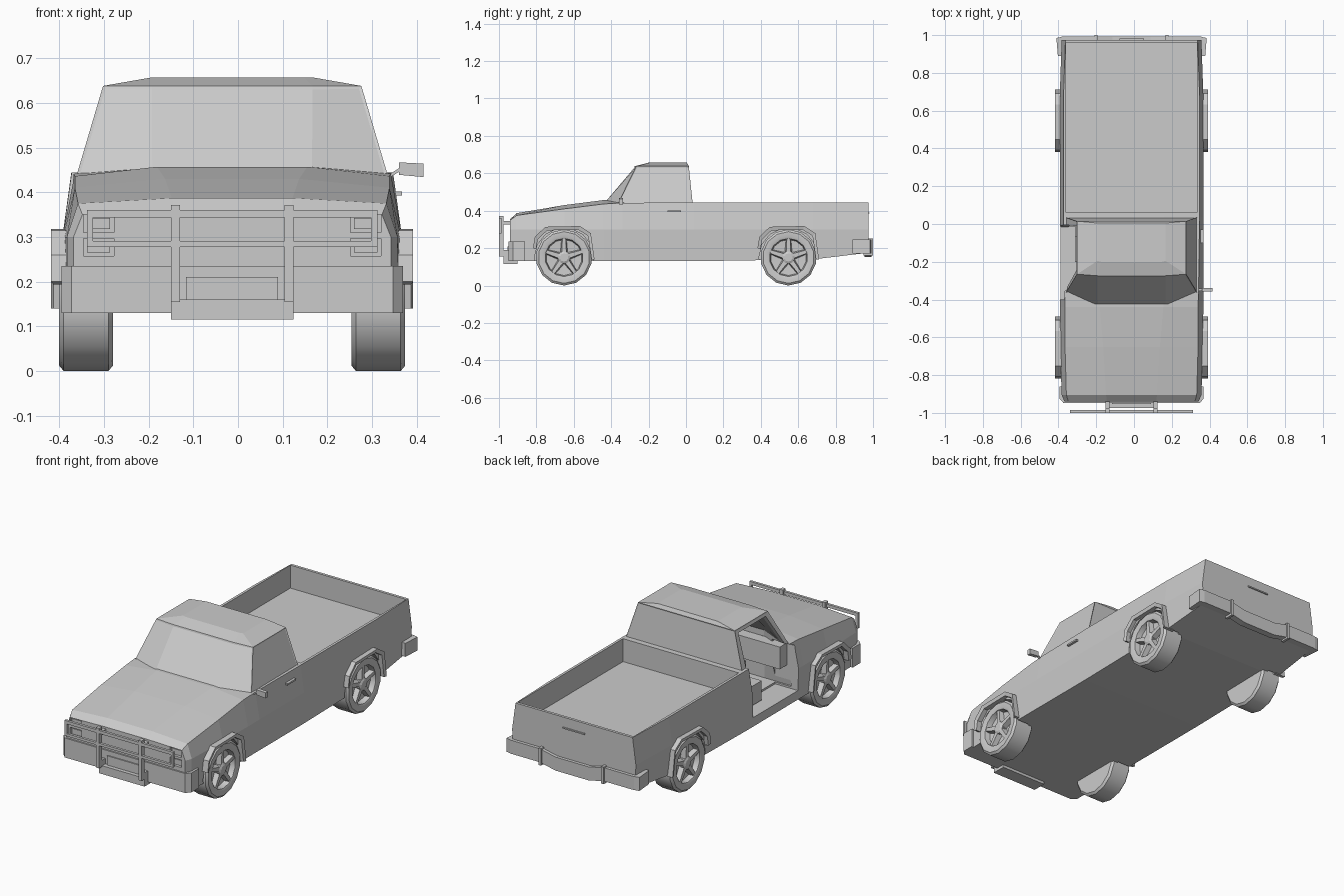
import bpy, bmesh, math
from mathutils import Matrix, Vector

cube = bpy.data.objects.get("Cube")
if cube:
    bpy.data.objects.remove(cube, do_unlink=True)

CX = -0.013            # symmetry plane of the truck
FRONT, REAR = -0.652, 0.548
AXLE = 0.15

grey = bpy.data.materials.new("plain_grey")
grey.use_nodes = True
grey.diffuse_color = (0.6, 0.6, 0.6, 1)
grey.node_tree.nodes["Principled BSDF"].inputs["Base Color"].default_value = (0.6, 0.6, 0.6, 1)


def finish(name, bm):
    bmesh.ops.recalc_face_normals(bm, faces=bm.faces)
    bmesh.ops.translate(bm, vec=(CX, 0, 0), verts=bm.verts)
    mesh = bpy.data.meshes.new(name)
    bm.to_mesh(mesh)
    bm.free()
    mesh.materials.append(grey)
    ob = bpy.data.objects.new(name, mesh)
    bpy.context.collection.objects.link(ob)
    return ob


def loft_mesh(rings, closed=False):
    bm = bmesh.new()
    vs = [[bm.verts.new(p) for p in r] for r in rings]
    n = len(vs[0])
    pairs = list(zip(vs, vs[1:])) + ([(vs[-1], vs[0])] if closed else [])
    for a, b in pairs:
        for i in range(n):
            j = (i + 1) % n
            bm.faces.new((a[i], a[j], b[j], b[i]))
    if not closed:
        bm.faces.new(vs[0])
        bm.faces.new(vs[-1])
    return bm


def loft(name, rings):
    return finish(name, loft_mesh(rings))


def box(name, x0, x1, y0, y1, z0, z1):
    ring = lambda z: [(x0, y0, z), (x1, y0, z), (x1, y1, z), (x0, y1, z)]
    return loft(name, [ring(z0), ring(z1)])


def prism_x(name, x0, x1, pts):
    return loft(name, [[(x, y, z) for y, z in pts] for x in (x0, x1)])


def mirrored(pts):
    return pts + [(-p[0],) + tuple(p[1:]) for p in reversed(pts)]


def cut(target, cutters):
    for c in cutters:
        m = target.modifiers.new("cut", 'BOOLEAN')
        m.operation, m.solver, m.object = 'DIFFERENCE', 'EXACT', c
    dg = bpy.context.evaluated_depsgraph_get()
    mesh = bpy.data.meshes.new_from_object(target.evaluated_get(dg))
    target.modifiers.clear()
    target.data = mesh


# Lower body: y, bottom z, bottom half width, middle, shoulder (w, z), hood crease (w, z)
stations = [
    (-0.94, 0.13, 0.355, 0.355, 0.335, 0.35, 0.13, 0.355),
    (-0.905, 0.13, 0.368, 0.37, 0.345, 0.375, 0.135, 0.387),
    (-0.65, 0.13, 0.374, 0.378, 0.352, 0.41, 0.15, 0.43),
    (-0.44, 0.13, 0.375, 0.38, 0.352, 0.436, 0.168, 0.457),
    (-0.34, 0.13, 0.375, 0.38, 0.355, 0.442, 0.168, 0.457),
    (0.04, 0.13, 0.375, 0.38, 0.36, 0.444, 0.168, 0.444),
    (0.68, 0.14, 0.375, 0.38, 0.36, 0.444, 0.168, 0.444),
    (0.975, 0.175, 0.365, 0.37, 0.35, 0.444, 0.168, 0.444),
]
body = loft("body", [
    [(x, y, z) for x, z in mirrored([(wb, zb), (wm, 0.3), (wt, zt), (wc, zc)])]
    for y, zb, wb, wm, wt, zt, wc, zc in stations])


# Cab: stacked plan outlines, glass faces slightly inset
def plan(z, wf, yf, w, ys, yb):
    return [(x, y, z) for x, y in mirrored([(wf, yf), (w, ys), (w, yb)])]


bm = loft_mesh([plan(0.425, 0.18, -0.453, 0.352, -0.37, 0.037),
                plan(0.638, 0.18, -0.274, 0.289, -0.266, 0.015),
                plan(0.657, 0.16, -0.2, 0.18, -0.195, 0.005)])
bmesh.ops.recalc_face_normals(bm, faces=bm.faces)
walls = [f for f in bm.faces if 0.5 < f.calc_center_median().z < 0.6]
glass = [[f for f in walls if f.normal.y < -0.35],
         [f for f in walls if f.normal.y > 0.7],
         [f for f in walls if abs(f.normal.y) <= 0.35 and f.normal.x > 0],
         [f for f in walls if abs(f.normal.y) <= 0.35 and f.normal.x < 0]]
for group in glass:
    if group:
        bmesh.ops.inset_region(bm, faces=group, thickness=0.008, depth=-0.003)
cab = finish("cab", bm)

# Cutters for cabin, open doorway, cargo bed, wheel wells and lamps
cabin = loft("cabin_cutter", [plan(0.19, 0.17, -0.41, 0.335, -0.41, 0.0),
                              plan(0.45, 0.17, -0.405, 0.322, -0.335, 0.005),
                              plan(0.625, 0.17, -0.25, 0.265, -0.245, -0.005)])
doorway = prism_x("doorway_cutter", -0.5, -0.24, [
    (-0.4, 0.18), (-0.015, 0.18), (-0.005, 0.45), (-0.012, 0.618),
    (-0.245, 0.618), (-0.335, 0.45), (-0.4, 0.42)])
bed = box("bed_cutter", -0.346, 0.346, 0.062, 0.96, 0.32, 0.6)
wells, lamps = [], []
for s in (-1, 1):
    for yc in (FRONT, REAR):
        pts = [(yc + 0.158 * math.cos(a), AXLE + 0.158 * math.sin(a))
               for a in (math.tau * i / 14 for i in range(14))]
        wells.append(prism_x("well_cutter", s * 0.3, s * 0.5, pts))
    for z in (0.257, 0.31):
        x0, x1 = sorted((s * 0.265, s * 0.333))
        lamps.append(box("lamp_cutter", x0, x1, -1, -0.925, z, z + 0.04))
cut(body, [cabin, doorway, bed] + wells + lamps)
cut(cab, [cabin, doorway])
for c in [cabin, doorway, bed] + wells + lamps:
    bpy.data.objects.remove(c, do_unlink=True)

# Cabin interior
box("seat_cushion", -0.3, 0.3, -0.2, -0.01, 0.185, 0.29)
box("seat_back", -0.3, 0.3, -0.065, -0.01, 0.28, 0.45)
box("dashboard", -0.31, 0.31, -0.4, -0.34, 0.3, 0.42)
ring = lambda a, r, x: (0.16 + r * math.sin(a), -0.3 + x - 0.3 * r * math.cos(a), 0.41 + r * math.cos(a))
finish("steering_wheel", loft_mesh([
    [ring(math.tau * i / 12, r, d) for r, d in ((0.05, -0.004), (0.06, -0.004), (0.06, 0.006), (0.05, 0.006))]
    for i in range(12)], closed=True))
box("steering_column", 0.15, 0.17, -0.36, -0.295, 0.4, 0.42)


# Wheels: lathed tyre with recessed rim, five spokes and hub
def wheel(name, s, yc):
    sides = 14
    prof = [(0.267, 0.138), (0.277, 0.15), (0.377, 0.15), (0.387, 0.138), (0.387, 0.112),
            (0.383, 0.102), (0.355, 0.096), (0.35, 0.02)]
    at = lambda x, r, a: (s * x, yc + r * math.sin(a), AXLE - r * math.cos(a))
    tyre = loft(name + "_tyre", [[at(x, r, math.tau * i / sides) for i in range(sides)] for x, r in prof])
    bpy.ops.object.select_all(action='DESELECT')
    tyre.select_set(True)
    bpy.context.view_layer.objects.active = tyre
    bpy.ops.object.shade_smooth_by_angle(angle=math.radians(30))
    loft(name + "_hub", [[at(x, r, math.tau * i / 10) for i in range(10)]
                         for x, r in ((0.345, 0.034), (0.378, 0.034), (0.384, 0.022))])
    for k in range(5):
        a = math.pi + math.tau * k / 5
        side = Vector((0, math.cos(a), math.sin(a)))
        rings = []
        for r, w, x in ((0.02, 0.016, 0.378), (0.102, 0.011, 0.38)):
            c = Vector(at(0, r, a))
            rings.append([tuple(c + side * t * w + Vector((s * d, 0, 0)))
                          for t, d in ((-1.3, 0.348), (1.3, 0.348), (0.8, x), (-0.8, x))])
        loft(name + "_spoke", rings)


# Arch flares
def flare(name, s, yc):
    outer = [(-0.166, 0.2), (-0.156, 0.26), (-0.1, 0.314), (0.085, 0.318), (0.143, 0.28), (0.163, 0.14)]
    inner = [(y * 0.9, 0.14 + (z - 0.14) * 0.89) for y, z in outer]
    loft(name, [[(s * 0.34, yc + y, z), (s * 0.405, yc + y, z),
                 (s * 0.4, yc + v, w), (s * 0.34, yc + v, w)]
                for (y, z), (v, w) in zip(outer, inner)])


for s, side in ((1, "left"), (-1, "right")):
    for yc, end in ((FRONT, "front"), (REAR, "rear")):
        wheel(f"{end}_{side}_wheel", s, yc)
        flare(f"{end}_{side}_flare", s, yc)

# Front bumper, skirt and blank plate
front_plan = mirrored([(0.36, -0.948), (0.382, -0.925), (0.382, -0.86)])
loft("front_bumper", [[(x, y, z) for x, y in front_plan] for z in (0.13, 0.235)])
box("front_skirt", -0.137, 0.137, -0.975, -0.9, 0.115, 0.16)
box("front_plate", -0.103, 0.103, -0.954, -0.945, 0.16, 0.21)

# Grille guard
box("guard_top_bar", -0.325, 0.325, -1.0, -0.986, 0.343, 0.36)
box("guard_low_bar", -0.325, 0.325, -1.0, -0.986, 0.277, 0.291)
for s in (-1, 1):
    bar = lambda n, a, b, *r: box(n, *sorted((s * a, s * b)), *r)
    bar("guard_upright", 0.117, 0.137, -1.0, -0.975, 0.155, 0.371)
    bar("guard_bracket", 0.117, 0.137, -0.98, -0.93, 0.325, 0.345)
    bar("guard_foot", 0.117, 0.137, -0.98, -0.93, 0.155, 0.19)
    bar("guard_end", 0.311, 0.325, -1.0, -0.986, 0.277, 0.36)
    for z in (0.265, 0.318):
        bar("headlight", 0.273, 0.325, -0.93, -0.922, z, z + 0.024)
    bar("bumper_clip", 0.18, 0.195, 0.95, 1.0, 0.16, 0.252)
    loft("rear_bumper_end", [[(s * x, y, z) for x, y in
                              ((0.36, 0.992), (0.398, 0.985), (0.39, 0.89), (0.36, 0.89))]
                             for z in (0.172, 0.245)])

# Rear bumper with dipped middle step
loft("rear_bumper", [[(x, 0.955, z), (x, 0.992, z), (x, 0.992, z - 0.073), (x, 0.955, z - 0.073)]
                     for x, z in ((-0.37, 0.245), (-0.19, 0.245), (-0.1, 0.225),
                                  (0.1, 0.225), (0.19, 0.245), (0.37, 0.245))])
box("tailgate_handle", -0.065, 0.065, 0.97, 0.981, 0.384, 0.391)

# Door handle and mirror on the remaining door
box("door_handle", 0.355, 0.38, -0.1, -0.028, 0.393, 0.402)
loft("mirror_arm", [[(x, y, z + d) for y, d in ((-0.355, 0), (-0.342, 0), (-0.342, 0.008), (-0.355, 0.008))]
                    for x, z in ((0.34, 0.425), (0.38, 0.45))])
loft("mirror", [[(x, -0.358, z0), (x, -0.338, z0), (x, -0.338, z1), (x, -0.358, z1)]
                for x, z0, z1 in ((0.373, 0.439, 0.467), (0.428, 0.434, 0.464))])
